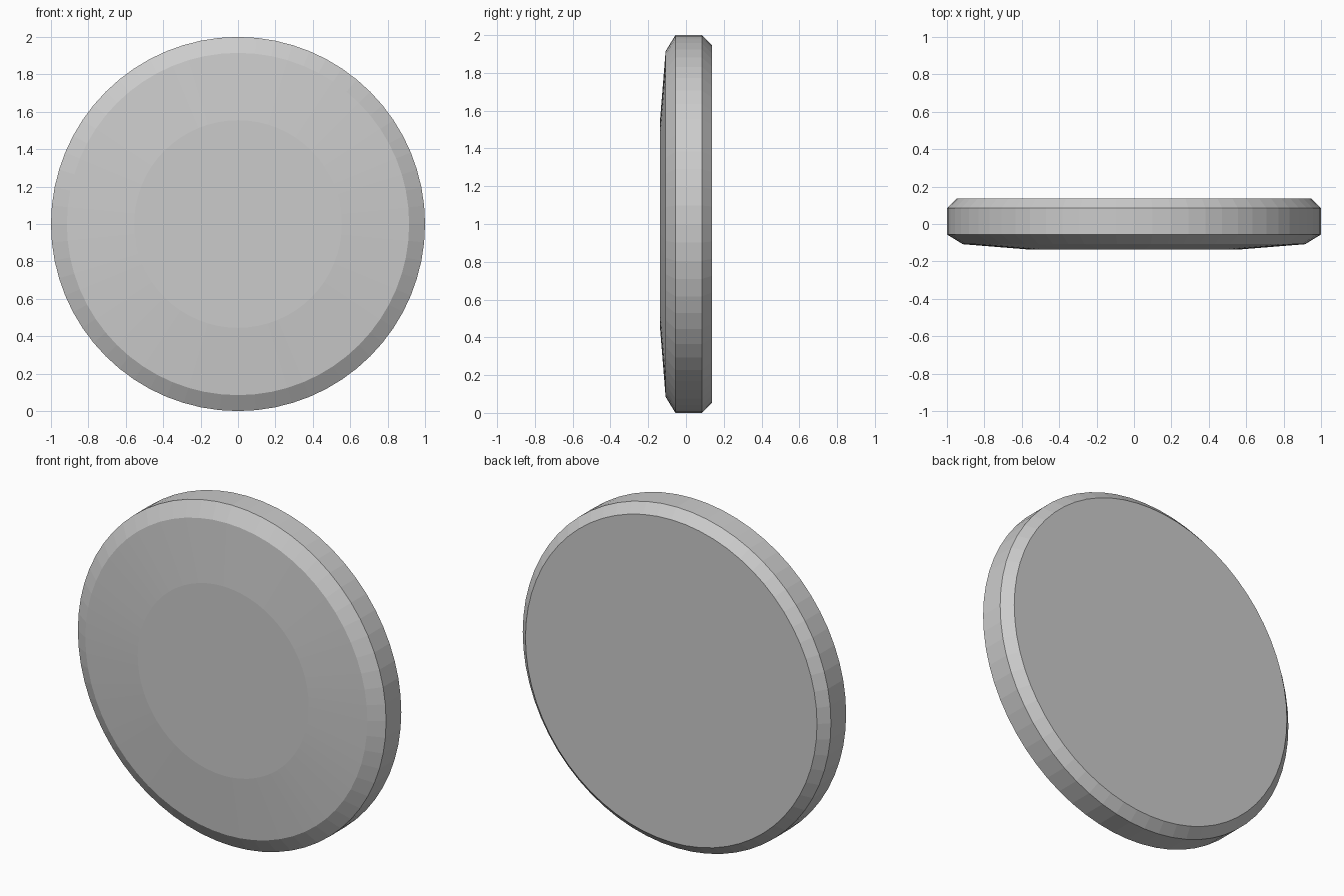
import bpy, bmesh
from math import cos, sin, tau

if "Cube" in bpy.data.objects:
    bpy.data.objects.remove(bpy.data.objects["Cube"])

SEGMENTS = 64
# (radius, y) from the front face to the back face
PROFILE = [(0.555, -0.137), (0.915, -0.108), (1.0, -0.056),
           (1.0, 0.085), (0.946, 0.137)]

bm = bmesh.new()

# Stacked rings around the y axis
rings = [[bm.verts.new((r * cos(tau * i / SEGMENTS), y, 1 + r * sin(tau * i / SEGMENTS)))
          for i in range(SEGMENTS)] for r, y in PROFILE]

# Bevelled rim bands
for a, b in zip(rings, rings[1:]):
    for i in range(SEGMENTS):
        j = (i + 1) % SEGMENTS
        bm.faces.new((a[i], a[j], b[j], b[i]))

# Flat front and back faces
bm.faces.new(rings[0])
bm.faces.new(rings[-1])
bmesh.ops.recalc_face_normals(bm, faces=bm.faces)

mesh = bpy.data.meshes.new("round_disc")
bm.to_mesh(mesh)
bm.free()
disc = bpy.data.objects.new("round_disc", mesh)
bpy.context.collection.objects.link(disc)
